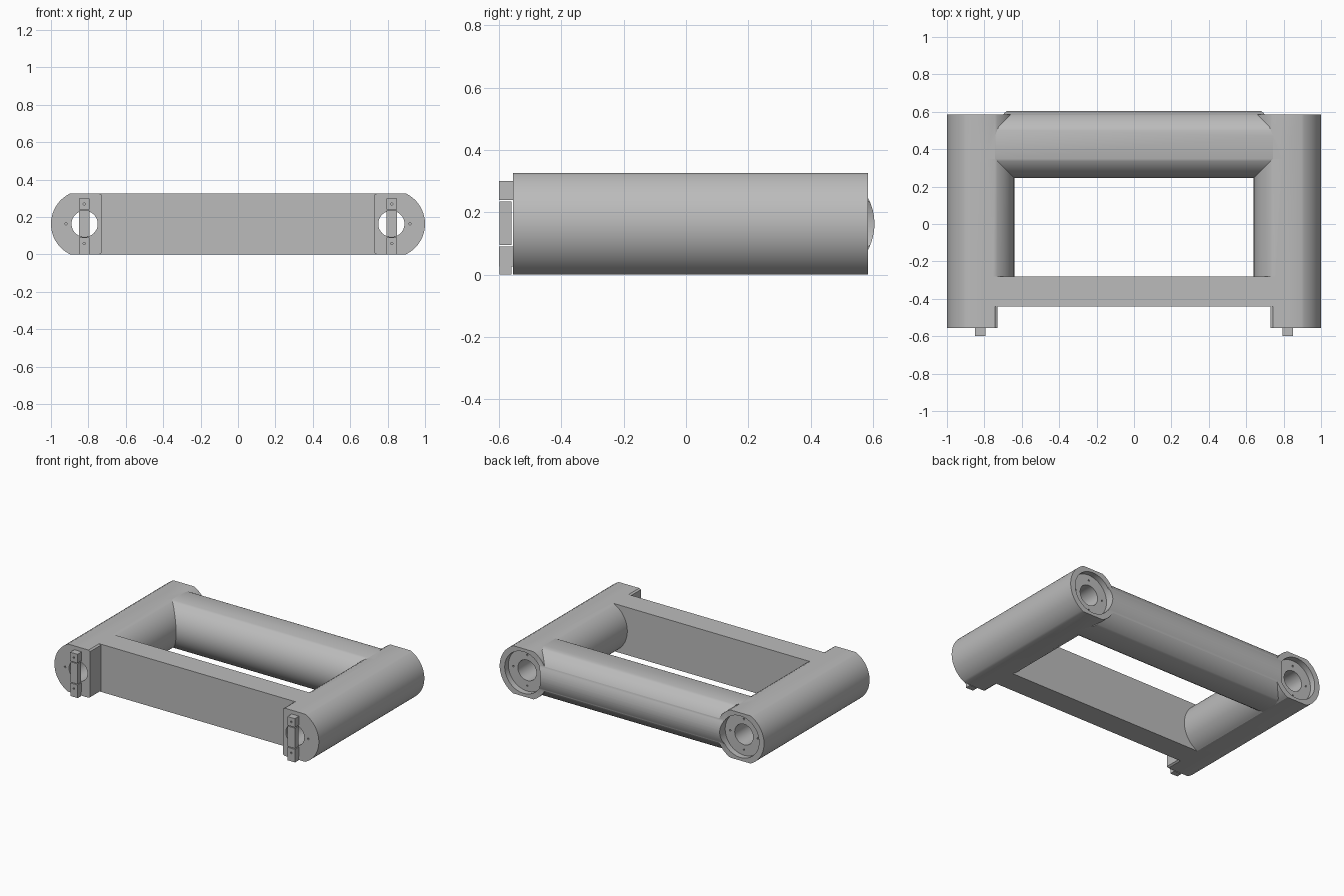
import bpy, bmesh, math

cube = bpy.data.objects.get("Cube")
if cube:
    bpy.data.objects.remove(cube, do_unlink=True)

grey = bpy.data.materials.new("plain grey")
grey.use_nodes = True
COLOUR = (0.5, 0.5, 0.5, 1)
grey.diffuse_color = COLOUR
grey.node_tree.nodes["Principled BSDF"].inputs["Base Color"].default_value = COLOUR

R, H, TUBE_X, BAR_Y = 0.18, 0.326, 0.82, 0.425
MID = H / 2
FRONT, BACK = -0.555, 0.585


def prism(name, points, axis, lo, hi):
    """Extrude a (u, z) outline along the x or y axis."""
    bm = bmesh.new()
    place = (lambda u, z, d: (d, u, z)) if axis == "x" else (lambda u, z, d: (u, d, z))
    rings = [[bm.verts.new(place(u, z, d)) for u, z in points] for d in (lo, hi)]
    bm.faces.new(rings[0])
    bm.faces.new(rings[1])
    n = len(points)
    for i in range(n):
        j = (i + 1) % n
        bm.faces.new((rings[0][i], rings[0][j], rings[1][j], rings[1][i]))
    bmesh.ops.recalc_face_normals(bm, faces=bm.faces)
    mesh = bpy.data.meshes.new(name)
    bm.to_mesh(mesh)
    bm.free()
    mesh.materials.append(grey)
    obj = bpy.data.objects.new(name, mesh)
    bpy.context.collection.objects.link(obj)
    return obj


def box(name, x0, x1, y0, y1, z0, z1):
    return prism(name, [(x0, z0), (x1, z0), (x1, z1), (x0, z1)], "y", y0, y1)


def circle(u, z, r, n):
    return [(u + r * math.cos(math.tau * i / n), z + r * math.sin(math.tau * i / n))
            for i in range(n)]


def flattened_circle(u, n=28):
    """Circle cut flat at the floor and at the top."""
    a = math.asin(MID / R)
    angles = [start - a + 2 * a * i / n for start in (0, math.pi) for i in range(n + 1)]
    return [(u + R * math.cos(t), MID + R * math.sin(t)) for t in angles]


def combine(target, other, operation):
    mod = target.modifiers.new(operation.lower(), "BOOLEAN")
    mod.operation, mod.object, mod.solver = operation, other, "EXACT"
    bpy.context.view_layer.objects.active = target
    bpy.ops.object.modifier_apply(modifier=mod.name)
    bpy.data.objects.remove(other, do_unlink=True)


def smooth(obj):
    bpy.ops.object.select_all(action="DESELECT")
    obj.select_set(True)
    bpy.context.view_layer.objects.active = obj
    bpy.ops.object.shade_smooth_by_angle(angle=math.radians(30))


# Rear bar with slanted ends
frame = prism("frame", flattened_circle(BAR_Y), "x", -1, 1)
for v in frame.data.vertices:
    v.co.x *= 0.69 + 0.4 * (BAR_Y + R - v.co.y)

# Side tubes, squared off on the inside at the front
for s in (-1, 1):
    tube = prism("side_tube", flattened_circle(s * TUBE_X), "y", FRONT, BACK)
    combine(tube, box("clearance", -0.73, 0.73, -0.8, -0.44, -0.1, 0.5), "DIFFERENCE")
    c = 0.012
    collar = [(s * TUBE_X, 0), (s * (0.73 + c), 0), (s * 0.73, c),
              (s * 0.73, H - c), (s * (0.73 + c), H), (s * TUBE_X, H)]
    combine(tube, prism("collar", collar, "y", FRONT, -0.36), "UNION")
    combine(frame, tube, "UNION")

# Front crossbar
combine(frame, box("front_bar", -0.755, 0.755, -0.44, -0.28, 0, H), "UNION")

# Through bores, rear sockets and pin holes
for s in (-1, 1):
    x = s * TUBE_X
    cuts = [prism("bore", circle(x, MID, 0.07, 40), "y", -0.8, 0.8),
            prism("socket", circle(x, MID, 0.142, 56), "y", BACK - 0.04, 0.8),
            prism("pin", circle(s * 0.92, MID, 0.006, 10), "y", -0.7, FRONT + 0.02)]
    cuts += [prism("pin", circle(u, z, 0.006, 10), "y", BACK - 0.06, 0.7)
             for u, z in circle(x, MID, 0.105, 4)]
    for cut in cuts:
        combine(frame, cut, "DIFFERENCE")
smooth(frame)

# Front clips: two mounting blocks, a foot and a strap over each bore
for s, side in ((-1, "right"), (1, "left")):
    x0, x1 = s * 0.822 - 0.028, s * 0.822 + 0.028
    for part, z0, z1 in (("upper_block", 0.24, 0.3), ("lower_block", 0.026, 0.09)):
        block = box(f"{side}_clip_{part}", x0, x1, -0.6, FRONT, z0, z1)
        hole = prism("screw", circle(s * 0.822, (z0 + z1) / 2, 0.006, 10), "y", -0.7, -0.58)
        combine(block, hole, "DIFFERENCE")
    box(f"{side}_clip_foot", x0, x1, -0.598, -0.56, 0, 0.026)
    box(f"{side}_clip_strap", x0, x1, -0.598, -0.56, 0.095, 0.234)
